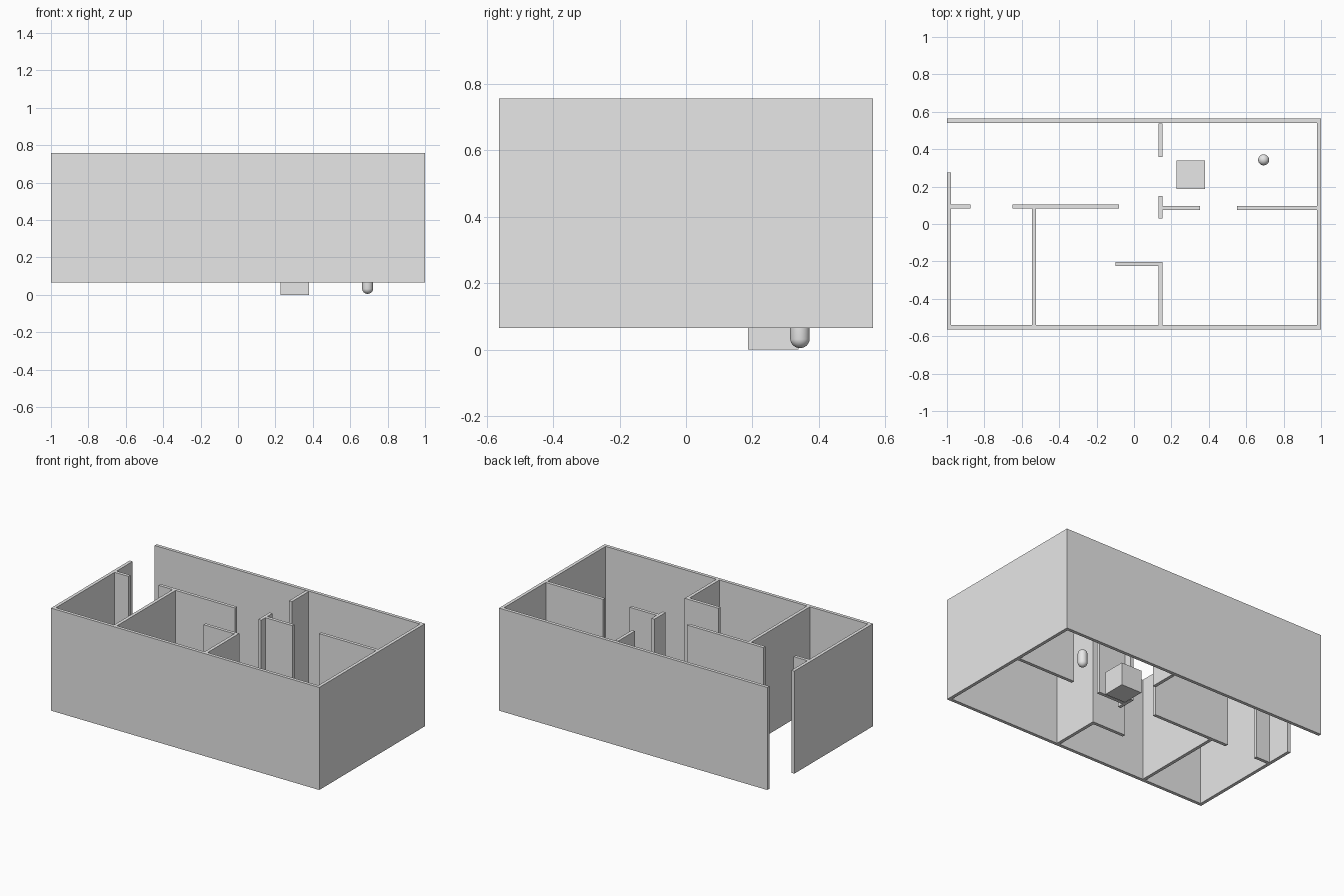
import bpy
import bmesh
from mathutils import Matrix, Vector

cube = bpy.data.objects.get("Cube")
if cube:
    bpy.data.objects.remove(cube, do_unlink=True)

# One plain grey for everything
GREY = (0.8, 0.8, 0.8, 1)
grey = bpy.data.materials.new("plain_grey")
grey.use_nodes = True
grey.diffuse_color = GREY
grey.node_tree.nodes["Principled BSDF"].inputs["Base Color"].default_value = GREY

FLOOR, TOP = 0.066, 0.757      # wall bottom and top
T = 0.022                      # wall thickness
X, Y = 1.0, 0.563              # outer half sizes


def add_object(name, bm):
    mesh = bpy.data.meshes.new(name)
    bm.to_mesh(mesh)
    bm.free()
    mesh.materials.append(grey)
    obj = bpy.data.objects.new(name, mesh)
    bpy.context.collection.objects.link(obj)


def box(name, x0, x1, y0, y1, z0=FLOOR, z1=TOP):
    bm = bmesh.new()
    size = Vector((x1 - x0, y1 - y0, z1 - z0))
    centre = Vector((x0 + x1, y0 + y1, z0 + z1)) / 2
    placement = Matrix.Translation(centre) @ Matrix.Diagonal(size).to_4x4()
    bmesh.ops.create_cube(bm, size=1, matrix=placement)
    add_object(name, bm)


def wall_along_x(name, y, x0, x1):
    box(name, x0, x1, y - T / 2, y + T / 2)


def wall_along_y(name, x, y0, y1):
    box(name, x - T / 2, x + T / 2, y0, y1)


# Outer walls, with an entrance gap at the back of the right side
wall_along_x("front_wall", -Y + T / 2, -X, X)
wall_along_x("back_wall", Y - T / 2, -X, X)
wall_along_y("left_wall", X - T / 2, -Y + T, Y - T)
wall_along_y("right_wall", -X + T / 2, -Y + T, 0.275)

# Partitions across the width
wall_along_x("entrance_stub", 0.094, -X + T, -0.875)
wall_along_x("hall_partition", 0.094, -0.65, -0.08)
wall_along_x("alcove_partition", -0.214, -0.10, 0.152)
wall_along_x("left_room_stub", 0.085, 0.152, 0.353)
wall_along_x("left_room_partition", 0.085, 0.552, X - T)

# Partitions across the depth
wall_along_y("right_room_partition", -0.534, -Y + T, 0.083)
wall_along_y("front_middle_partition", 0.141, -Y + T, -0.225)
wall_along_y("centre_pillar_wall", 0.141, 0.03, 0.15)
wall_along_y("back_middle_partition", 0.141, 0.358, 0.536)

# Crate standing below the walls' base line
box("crate", 0.227, 0.38, 0.186, 0.339, 0, 0.153)

# Upright capsule: a sphere whose two halves are pulled apart
R = 0.0295
bm = bmesh.new()
bmesh.ops.create_uvsphere(bm, u_segments=32, v_segments=17, radius=R)
for v in bm.verts:
    v.co.z += R if v.co.z > 0 else -R
    v.co += Vector((0.693, 0.343, 2 * R + 0.005))
for f in bm.faces:
    f.smooth = True
add_object("capsule", bm)
